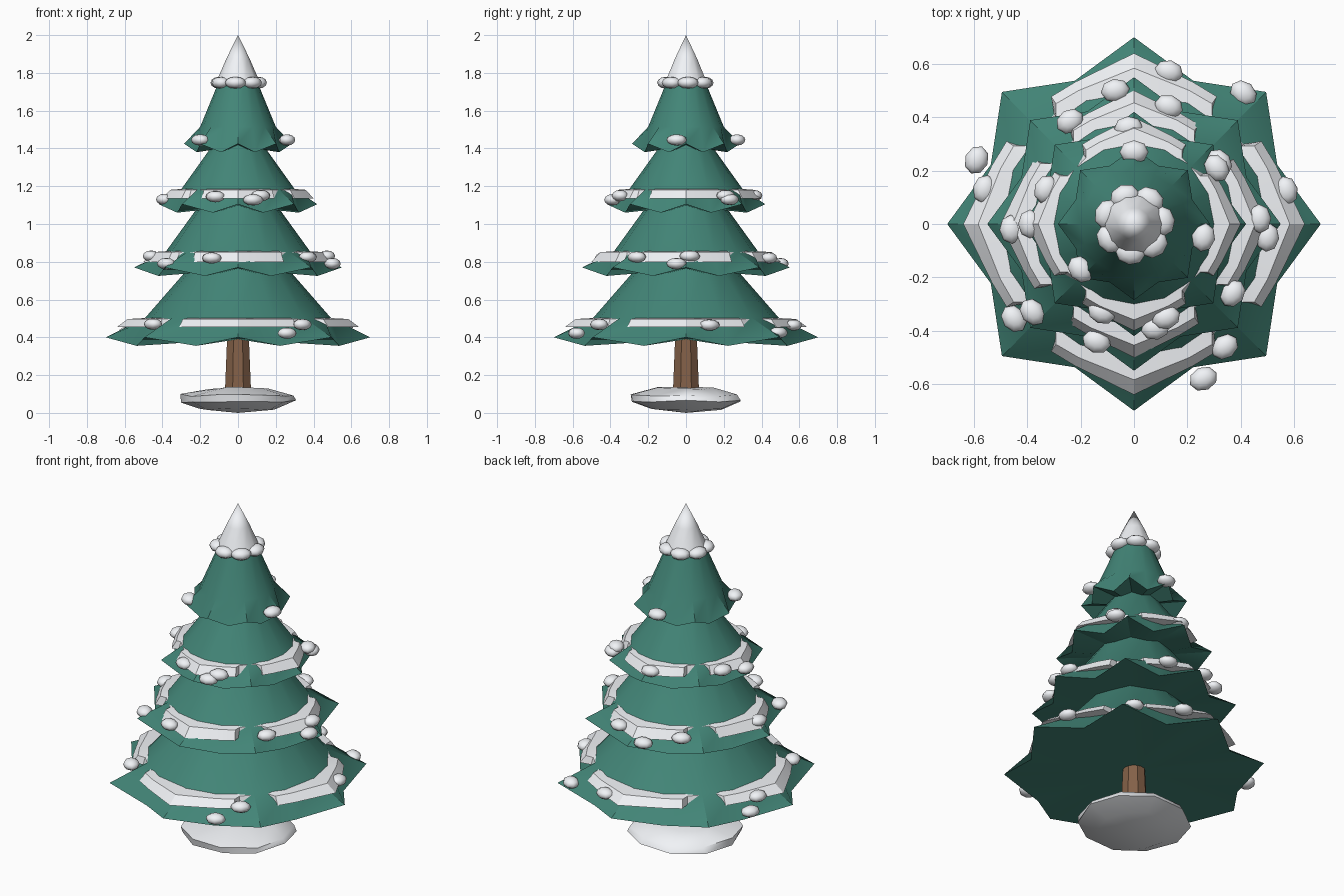
import bpy, bmesh, math, random
from math import radians, cos, sin, pi

if "Cube" in bpy.data.objects:
    bpy.data.objects.remove(bpy.data.objects["Cube"])

random.seed(4)


def material(name, rgb):
    m = bpy.data.materials.new(name)
    m.diffuse_color = (*rgb, 1)
    m.use_nodes = True
    m.node_tree.nodes["Principled BSDF"].inputs["Base Color"].default_value = m.diffuse_color
    return m


GREEN = material("needles", (0.055, 0.235, 0.185))
SNOW = material("snow", (0.88, 0.9, 0.93))
BROWN = material("bark", (0.23, 0.12, 0.065))


def ring(radius, z, n, phase=0.0):
    return [(radius * cos(2 * pi * i / n + phase), radius * sin(2 * pi * i / n + phase), z)
            for i in range(n)]


def finish(name, bm, mat, angle=35):
    bmesh.ops.recalc_face_normals(bm, faces=bm.faces)
    me = bpy.data.meshes.new(name)
    bm.to_mesh(me)
    bm.free()
    ob = bpy.data.objects.new(name, me)
    bpy.context.collection.objects.link(ob)
    me.materials.append(mat)
    bpy.ops.object.select_all(action='DESELECT')
    ob.select_set(True)
    bpy.context.view_layer.objects.active = ob
    bpy.ops.object.shade_smooth_by_angle(angle=radians(angle))
    return ob


def loft(name, rings, mat, closed=False, bottom=None, top=None, angle=35):
    """Bridge rings of equal count; close the ends with a fan or loop back to the start."""
    bm = bmesh.new()
    loops = [[bm.verts.new(p) for p in r] for r in rings]
    n = len(loops[0])
    pairs = list(zip(loops, loops[1:])) + ([(loops[-1], loops[0])] if closed else [])
    for a, b in pairs:
        for i in range(n):
            j = (i + 1) % n
            bm.faces.new((a[i], a[j], b[j], b[i]))
    for z, loop in ((bottom, loops[0]), (top, loops[-1])):
        if z is not None:
            c = bm.verts.new((0, 0, z))
            for i in range(n):
                bm.faces.new((loop[i], loop[(i + 1) % n], c))
    return finish(name, bm, mat, angle)


# Trunk
loft("trunk", [ring(0.077, 0.06, 8, pi / 8), ring(0.06, 0.45, 8, pi / 8)], BROWN,
     bottom=0.06, top=0.45, angle=20)

# Snow mound at the foot, slightly uneven
mound = []
for r, z in ((0.2, 0.02), (0.31, 0.062), (0.3, 0.095), (0.16, 0.132)):
    mound.append([(x * random.uniform(0.94, 1.05), y * random.uniform(0.92, 1.03),
                   h + random.uniform(-0.008, 0.006)) for x, y, h in ring(r, z, 10)])
loft("snow_mound", mound, SNOW, bottom=0.0, top=0.137, angle=50)

# Branch tiers: star-shaped skirts with 8 raised tips and 8 low notches
# (tip radius, tip z, shoulder radius, shoulder z, top radius, top z)
TIERS = [(0.70, 0.40, 0.49, 0.505, 0.25, 0.78),
         (0.55, 0.77, 0.385, 0.85, 0.19, 1.12),
         (0.42, 1.105, 0.30, 1.185, 0.125, 1.43),
         (0.285, 1.425, 0.20, 1.515, 0.095, 1.77)]
for k, (tr, tz, sr, sz, pr, pz) in enumerate(TIERS):
    skirt = []
    for i in range(16):
        r, z = (tr, tz) if i % 2 == 0 else (tr * 0.83, tz - 0.045)
        skirt.append((r * cos(pi * i / 8), r * sin(pi * i / 8), z))
    loft(f"branch_tier_{k + 1}", [skirt, ring(sr, sz, 16), ring(pr, pz, 16)], GREEN,
         bottom=tz - 0.01, top=pz)

# Snow bands on the lower three tiers: wide over the front, back and sides, thin on the diagonals
# (outer radius, inner radius, bottom z, top z, thin width)
BANDS = [(0.64, 0.475, 0.455, 0.503, 0.035),
         (0.50, 0.365, 0.80, 0.857, 0.03),
         (0.40, 0.28, 1.135, 1.187, 0.04)]
for k, (ro, ri, zb, zt, thin) in enumerate(BANDS):
    angles, outer = [], []
    for q in range(4):
        for a, r in ((-22.5, ro * 0.9), (0, ro), (22.5, ro * 0.9),
                     (33, ro * 0.89), (36, ri + thin), (54, ri + thin), (57, ro * 0.89)):
            angles.append(radians(q * 90 + a))
            outer.append(r)

    def band_ring(radii, z):
        return [(r * cos(a), r * sin(a), z) for r, a in zip(radii, angles)]

    bevel = [ri + (r - ri) * 0.66 for r in outer]
    inner = [ri] * len(outer)
    loft(f"snow_band_{k + 1}", [band_ring(outer, zb), band_ring(bevel, zt - 0.006),
                                band_ring(inner, zt), band_ring(inner, zb)],
         SNOW, closed=True, angle=30)

# Snow cap on the peak
loft("snow_cap", [ring(0.118, 1.745, 10), ring(0.062, 1.875, 10)], SNOW,
     bottom=1.745, top=2.0, angle=40)


def clump(name, x, y, z, size):
    bm = bmesh.new()
    bmesh.ops.create_uvsphere(bm, u_segments=8, v_segments=6, radius=1)
    turn = math.atan2(y, x)
    for v in bm.verts:
        a, b, c = v.co.x * size * 0.85, v.co.y * size * 1.05, v.co.z * size * 0.58
        v.co = (x + a * cos(turn) - b * sin(turn), y + a * sin(turn) + b * cos(turn), z + c)
    finish(name, bm, SNOW, 60)


# Snow clumps scattered on the branch edges
CLUMPS = [(-0.59, 0.24, 0.425), (0.41, 0.49, 0.425), (0.13, 0.57, 0.465), (0.26, -0.58, 0.422),
          (-0.45, -0.355, 0.47), (0.34, -0.46, 0.468), (0.57, 0.125, 0.465), (-0.56, 0.13, 0.465),
          (-0.07, 0.50, 0.79), (0.13, 0.44, 0.82), (-0.24, 0.385, 0.82), (0.37, -0.26, 0.825),
          (0.50, -0.05, 0.79), (-0.14, -0.44, 0.82), (-0.38, -0.33, 0.79), (-0.46, -0.02, 0.83),
          (0.47, 0.02, 0.83), (0.31, 0.21, 1.15), (0.32, 0.23, 1.13), (0.12, -0.35, 1.15),
          (0.08, -0.39, 1.128), (-0.12, -0.33, 1.145), (-0.02, 0.36, 1.15), (-0.33, 0.13, 1.15),
          (-0.39, 0.0, 1.13), (0.0, 0.27, 1.445), (0.26, -0.05, 1.445), (-0.20, -0.17, 1.445)]
for i, p in enumerate(CLUMPS):
    clump(f"snow_clump_{i + 1}", *p, 0.052)

# Ring of clumps under the cap
for i, p in enumerate(ring(0.108, 1.748, 7, 0.1)):
    clump(f"cap_clump_{i + 1}", *p, 0.054)
